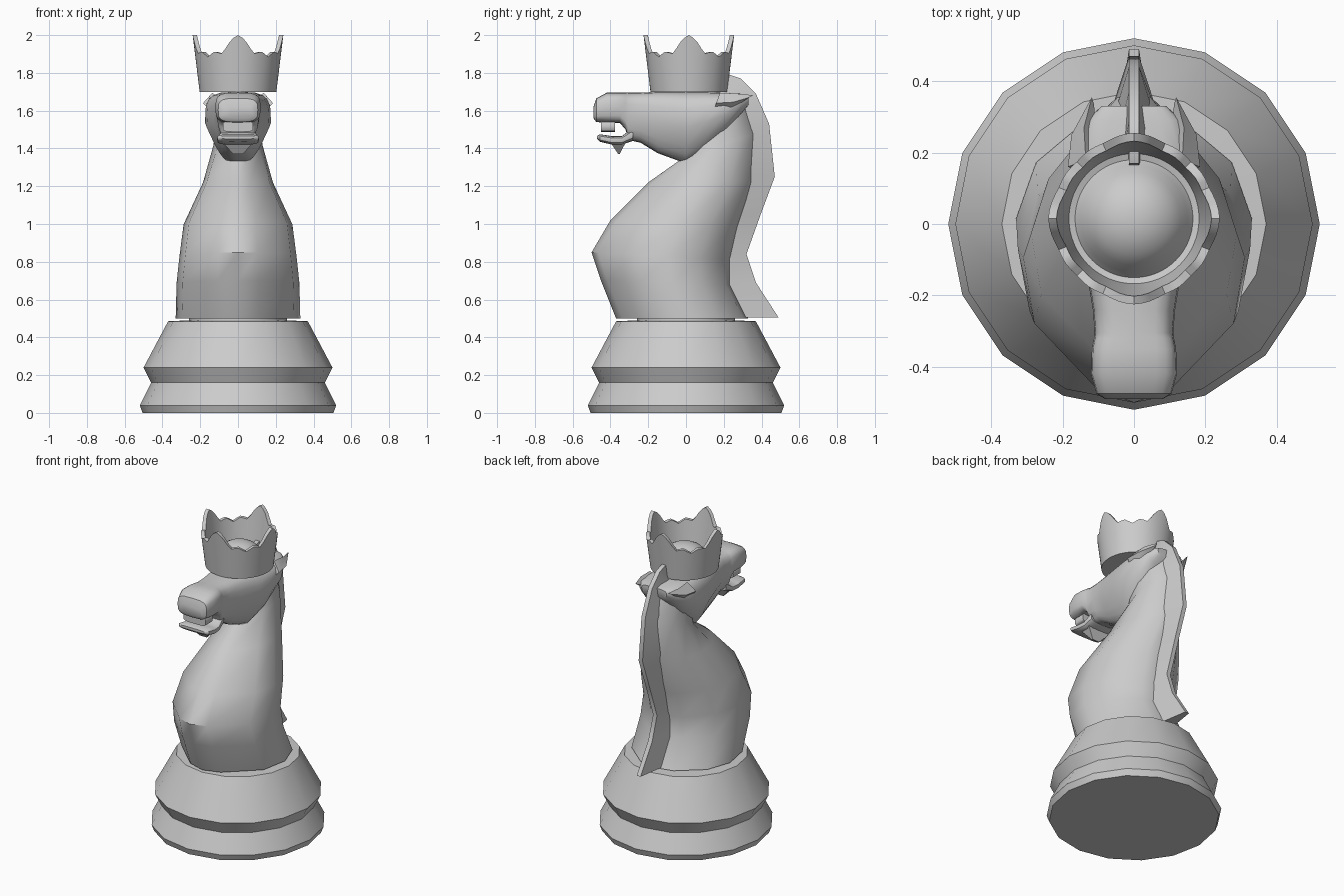
import bpy, bmesh, math


def loft(name, rings, angle=40):
    """Skin a list of equal-length point rings, closed at both ends."""
    bm = bmesh.new()
    vs = [[bm.verts.new(p) for p in r] for r in rings]
    n = len(rings[0])
    for a, b in zip(vs, vs[1:]):
        for i in range(n):
            j = (i + 1) % n
            bm.faces.new((a[i], a[j], b[j], b[i]))
    bm.faces.new(vs[0][::-1])
    bm.faces.new(vs[-1])
    bmesh.ops.remove_doubles(bm, verts=bm.verts, dist=0.0005)
    bmesh.ops.recalc_face_normals(bm, faces=bm.faces)
    me = bpy.data.meshes.new(name)
    bm.to_mesh(me)
    bm.free()
    ob = bpy.data.objects.new(name, me)
    bpy.context.collection.objects.link(ob)
    bpy.ops.object.select_all(action='DESELECT')
    ob.select_set(True)
    bpy.context.view_layer.objects.active = ob
    bpy.ops.object.shade_smooth_by_angle(angle=math.radians(angle))
    return ob


def circle(r, z, n=16, cy=0.0):
    return [(r * math.cos(2 * math.pi * i / n), cy + r * math.sin(2 * math.pi * i / n), z)
            for i in range(n)]


def oval(y, zb, zt, w, taper=0.0, power=0.55, n=20):
    """Rounded-box section facing along y, optionally narrower at the bottom."""
    pts = []
    for i in range(n):
        a = 2 * math.pi * i / n
        c, s = math.cos(a), math.sin(a)
        x = math.copysign(abs(c) ** power, c)
        u = math.copysign(abs(s) ** power, s)
        if u < 0:
            x *= 1 + taper * u
        pts.append((x * w, y, (zb + zt) / 2 + u * (zt - zb) / 2))
    return pts


# Turned sixteen-sided base with the recessed collar
loft("base", [circle(r, z) for r, z in
              [(0.505, 0), (0.52, 0.04), (0.46, 0.16), (0.5, 0.24),
               (0.37, 0.485), (0.26, 0.49), (0.26, 0.505)]], 35)

# Chest and neck: sections spanning a front point and a back point
half = [(-1, 0), (-0.9, 0.33), (-0.4, 0.9), (0.1, 1), (0.55, 0.83), (0.92, 0.36)]
section = half + [(1, 0)] + [(t, -x) for t, x in half[:0:-1]]
body = []
for yf, zf, yb, zb, w in [(-0.37, 0.50, 0.33, 0.50, 0.33), (-0.45, 0.70, 0.24, 0.68, 0.325),
                          (-0.50, 0.85, 0.24, 0.81, 0.31), (-0.40, 1.02, 0.28, 0.98, 0.288),
                          (-0.20, 1.22, 0.36, 1.22, 0.185), (-0.03, 1.34, 0.37, 1.48, 0.13),
                          (0.02, 1.45, 0.31, 1.66, 0.11)]:
    body.append([(x * w, (yf + yb) / 2 + t * (yb - yf) / 2, (zf + zb) / 2 + t * (zb - zf) / 2)
                 for t, x in section])
loft("body", body)

# Head with upper snout
loft("head", [oval(y, zb, zt, w, tp) for y, zb, zt, w, tp in
              [(-0.49, 1.56, 1.62, 0.08, 0), (-0.475, 1.54, 1.665, 0.105, 0),
               (-0.42, 1.535, 1.695, 0.12, 0), (-0.35, 1.535, 1.695, 0.118, 0),
               (-0.32, 1.50, 1.695, 0.112, 0), (-0.305, 1.445, 1.695, 0.11, 0.1),
               (-0.24, 1.43, 1.695, 0.115, 0.25), (-0.15, 1.375, 1.70, 0.13, 0.4),
               (0.0, 1.32, 1.70, 0.165, 0.5), (0.1, 1.375, 1.70, 0.175, 0.4),
               (0.2, 1.46, 1.695, 0.17, 0.35), (0.29, 1.58, 1.69, 0.135, 0.2),
               (0.33, 1.63, 1.68, 0.09, 0)]])

# Lower jaw, tuft under the chin, teeth
loft("lower_jaw", [oval(y, zb, zt, w) for y, zb, zt, w in
                   [(-0.47, 1.45, 1.467, 0.09), (-0.455, 1.435, 1.475, 0.11),
                    (-0.39, 1.42, 1.465, 0.11), (-0.34, 1.42, 1.465, 0.105),
                    (-0.28, 1.44, 1.51, 0.095)]])
loft("chin_tuft", [[(cx * w, y + cy * d, z) for cx, cy in ((1, 1), (-1, 1), (-1, -1), (1, -1))]
                   for y, z, w, d in ((-0.36, 1.44, 0.09, 0.045), (-0.355, 1.37, 0.025, 0.004))])
loft("teeth", [oval(y, 1.488, 1.545, 0.08, 0, 0.4) for y in (-0.45, -0.375)])

# Pointed ears swept backwards
for side, name in ((1, "ear_left"), (-1, "ear_right")):
    loft(name, [[(side * (x + a * w), y + b * 0.02, z + b * h) for a, b in
                 ((1, 0), (0, 1), (-1, 0), (0, -1))]
                for x, y, z, w, h in ((0.135, 0.16, 1.64, 0.05, 0.055),
                                      (0.14, 0.25, 1.645, 0.035, 0.045),
                                      (0.118, 0.335, 1.67, 0.006, 0.012))])

# Mane: a fin that is wide at the neck and thin at its outer edge
loft("mane", [[(wi, yi, zi), (0.014, yo, zo), (-0.014, yo, zo), (-wi, yi, zi)]
              for yo, zo, yi, zi, wi in
              [(0.49, 0.505, 0.26, 0.505, 0.05), (0.37, 0.69, 0.2, 0.69, 0.05),
               (0.32, 0.84, 0.19, 0.84, 0.05), (0.395, 1.05, 0.25, 1.05, 0.05),
               (0.47, 1.25, 0.30, 1.27, 0.07), (0.44, 1.53, 0.29, 1.5, 0.06),
               (0.37, 1.69, 0.25, 1.62, 0.045), (0.29, 1.77, 0.2, 1.67, 0.03),
               (0.23, 1.79, 0.17, 1.69, 0.02), (0.17, 1.775, 0.15, 1.7, 0.015)]])

# Crown: four tall points with low scallops between, domed cap inside
N, CY = 64, 0.015
keys = [(0, 2.0), (6, 1.985), (15, 1.945), (20, 1.9), (33, 1.913), (45, 1.885)]


def rim(i):
    a = (360 * i / N) % 90
    a = min(a, 90 - a)
    for (a0, z0), (a1, z1) in zip(keys, keys[1:]):
        if a <= a1:
            return z0 + (z1 - z0) * (a - a0) / (a1 - a0)
    return keys[-1][1]


def wall(inset):
    ring = []
    for i in range(N):
        z, a = rim(i), 2 * math.pi * i / N
        r = 0.203 + 0.037 * (z - 1.7) / 0.3 - inset
        ring.append((r * math.cos(a), CY + r * math.sin(a), z))
    return ring


loft("crown", [circle(0.203, 1.70, N, CY), wall(0), wall(0.023)] +
     [circle(r, z, N, CY) for r, z in
      [(0.182, 1.74), (0.165, 1.735), (0.15, 1.755), (0.13, 1.79),
       (0.1, 1.82), (0.06, 1.842), (0.02, 1.85)]])
